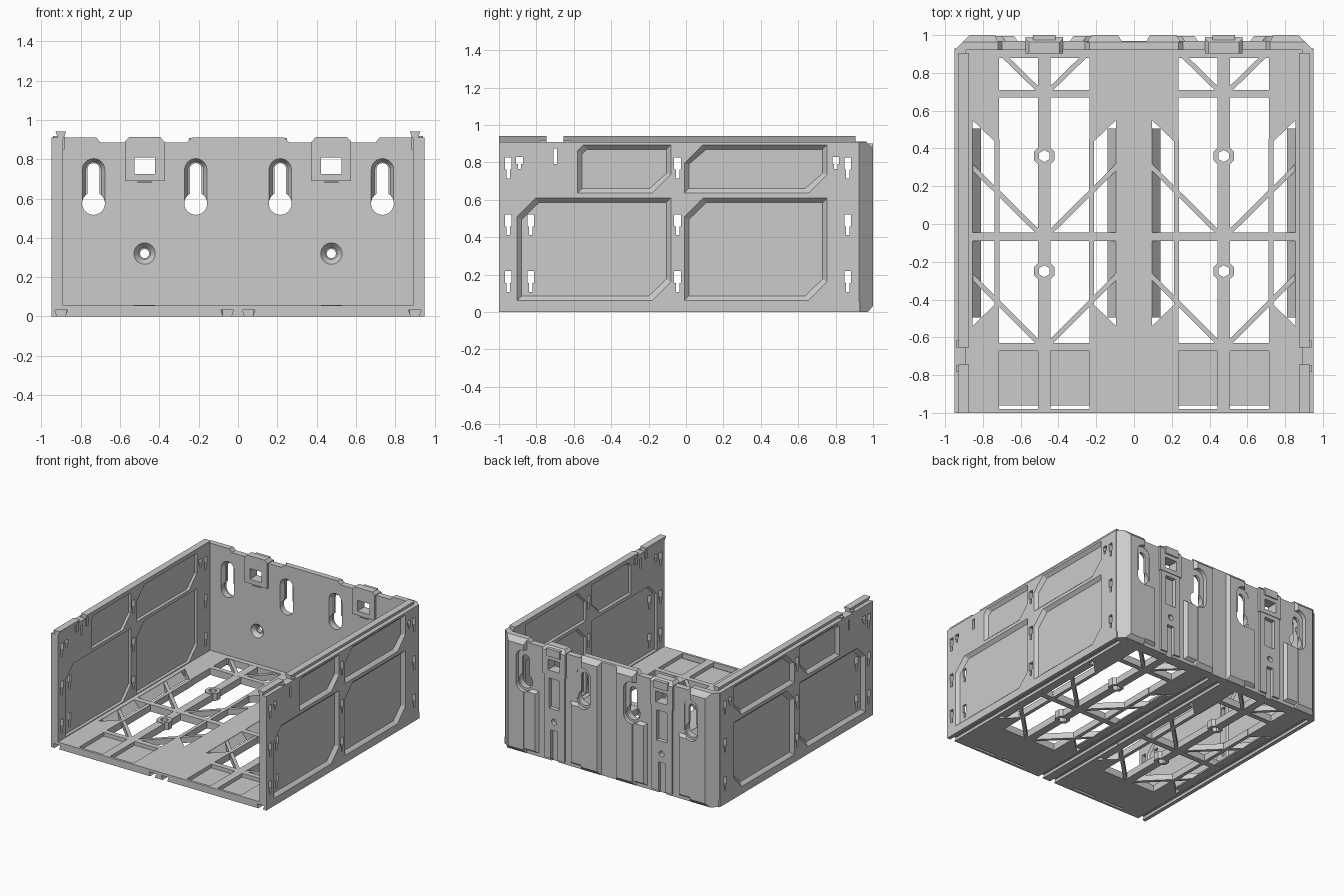
import bpy, bmesh, math

if "Cube" in bpy.data.objects:
    bpy.data.objects.remove(bpy.data.objects["Cube"])

def prism(name, poly, axis, lo, hi, poly2=None):
    """Loft a 2D outline along an axis; poly2 is the outline at the far end."""
    put = {'x': lambda u, v, w: (w, u, v),
           'y': lambda u, v, w: (u, w, v),
           'z': lambda u, v, w: (u, v, w)}[axis]
    bm = bmesh.new()
    a = [bm.verts.new(put(u, v, lo)) for u, v in poly]
    b = [bm.verts.new(put(u, v, hi)) for u, v in (poly2 or poly)]
    bm.faces.new(a)
    bm.faces.new(b)
    for i in range(len(a)):
        j = (i + 1) % len(a)
        bm.faces.new((a[i], a[j], b[j], b[i]))
    bmesh.ops.recalc_face_normals(bm, faces=bm.faces)
    me = bpy.data.meshes.new(name)
    bm.to_mesh(me)
    bm.free()
    ob = bpy.data.objects.new(name, me)
    bpy.context.collection.objects.link(ob)
    return ob

def rect(u0, u1, v0, v1):
    return [(u0, v0), (u1, v0), (u1, v1), (u0, v1)]

def box(name, x0, x1, y0, y1, z0, z1):
    return prism(name, rect(x0, x1, y0, y1), 'z', z0, z1)

def ngon(u, v, r, n, turn=0.0):
    return [(u + r * math.cos(turn + 2 * math.pi * i / n),
             v + r * math.sin(turn + 2 * math.pi * i / n)) for i in range(n)]

def capsule(u, v0, v1, r, n=12):
    arc = [math.pi * i / n for i in range(n + 1)]
    return ([(u + r * math.cos(t), v1 + r * math.sin(t)) for t in arc] +
            [(u - r * math.cos(t), v0 - r * math.sin(t)) for t in arc])

def inset(poly, d):
    us, vs = [p[0] for p in poly], [p[1] for p in poly]
    cu, cv = (min(us) + max(us)) / 2, (min(vs) + max(vs)) / 2
    ku, kv = 1 - 2 * d / (max(us) - min(us)), 1 - 2 * d / (max(vs) - min(vs))
    return [(cu + (u - cu) * ku, cv + (v - cv) * kv) for u, v in poly]

def cut(ob, cutters):
    for c in cutters:
        c.hide_render = True
        m = ob.modifiers.new('cut', 'BOOLEAN')
        m.object, m.operation, m.solver = c, 'DIFFERENCE', 'EXACT'
    dg = bpy.context.evaluated_depsgraph_get()
    me = bpy.data.meshes.new_from_object(ob.evaluated_get(dg))
    ob.modifiers.clear()
    ob.data = me
    for c in cutters:
        bpy.data.objects.remove(c)

def mirror_x(ob):
    ob.modifiers.new('mirror', 'MIRROR').use_mirror_merge = False

T = 0.055          # floor thickness
CX = 0.475         # centre of each floor half

# ---- floor with lattice openings, front pockets and dovetail grooves
floor = box('floor', -0.95, 0.95, -1, 0.93, 0, T)
upper = [(0.38, -0.045), (0.38, 0.55), (0.255, 0.43), (0.24, 0.43), (0.24, 0.67)]
lower = [(0.38, -0.09), (0.38, -0.54), (0.255, -0.42), (0.24, -0.42), (0.24, -0.63)]
cs = []
for s in (-1, 1):
    c = s * CX
    for half in (upper, lower):
        full = [(c + u, v) for u, v in half] + [(c - u, v) for u, v in reversed(half)]
        cs.append(prism('cutter', full, 'z', -0.1, 0.1))
    cs.append(prism('cutter', rect(c - 0.24, c + 0.24, 0.71, 0.88), 'z', -0.1, 0.1))
    for a, b in ((-0.24, -0.033), (0.033, 0.24)):
        cs.append(box('cutter', c + a, c + b, -0.962, -0.672, 0.025, 0.1))
        cs.append(box('cutter', c + a, c + b, -0.98, -0.961, -0.1, 0.1))
    for gx in (0.055, 0.9):
        g = s * gx
        cs.append(prism('cutter', [(g - 0.02, -0.001), (g + 0.02, -0.001),
                                   (g + 0.032, 0.033), (g - 0.032, 0.033)], 'y', -1.1, 0.9))
cut(floor, cs)

# ---- lattice bars, bosses and sloped edges of one floor half, mirrored
spine = box('floor_spine', CX - 0.032, CX + 0.032, -0.65, 0.93, 0, T - 0.001)
pads, holes = [], []
for y in (0.36, -0.25):
    hole = prism('cutter', ngon(CX, y, 0.032, 6, math.pi / 6), 'z', -0.1, 0.1)
    hole2 = prism('cutter', ngon(CX, y, 0.032, 6, math.pi / 6), 'z', -0.1, 0.1)
    boss = prism('floor_boss', ngon(CX, y, 0.058, 8, math.pi / 8), 'z', 0, T + 0.004)
    cut(boss, [hole])
    mirror_x(boss)
    holes.append(hole2)
cut(spine, holes)
mirror_x(spine)
for s in (-1, 1):
    mirror_x(box('floor_long_bar', CX + s * 0.25 - 0.014, CX + s * 0.25 + 0.014, -0.44, 0.45, 0, T - 0.002))
    for (u0, y0, u1, y1) in ((0.39, 0.31, 0.02, -0.055), (0.39, -0.27, 0.02, -0.64), (0.235, 0.91, 0.02, 0.70)):
        d = math.hypot(u1 - u0, y1 - y0)
        nu, ny = -(y1 - y0) / d * 0.013, (u1 - u0) / d * 0.013
        bar = [(u0 + nu, y0 + ny), (u1 + nu, y1 + ny), (u1 - nu, y1 - ny), (u0 - nu, y0 - ny)]
        mirror_x(prism('floor_diagonal', [(CX + s * u, y) for u, y in bar], 'z', 0.004, T - 0.004))
    mirror_x(prism('floor_sloped_edge', [(CX + s * 0.381, T - 0.001), (CX + s * 0.335, 0.001),
                                         (CX + s * 0.381, 0.001)], 'y', -0.495, 0.505))

# ---- side wall: recessed chamfered panels on both faces, hook slots
wall = box('side_wall', 0.89, 0.95, -1, 0.925, T - 0.005, 0.91)
cs = []
for y0, y1, z0, z1, c in ((-0.58, -0.08, 0.635, 0.895, 0.03), (-0.01, 0.755, 0.635, 0.895, 0.10),
                          (-0.905, -0.08, 0.06, 0.61, 0.10), (-0.01, 0.755, 0.06, 0.61, 0.10)):
    p = [(y0, z0), (y1 - 0.1, z0), (y1, z0 + 0.1), (y1, z1), (y0 + c, z1), (y0, z1 - c)]
    cs.append(prism('cutter', p, 'x', 0.951, 0.925, inset(p, 0.025)))
    cs.append(prism('cutter', p, 'x', 0.889, 0.904, inset(p, 0.012)))
slots = [(y, z, 0.11) for y in (-0.95, -0.045, 0.865) for z in (0.715, 0.412, 0.108)]
slots += [(-0.83, 0.412, 0.11), (-0.83, 0.108, 0.11), (-0.89, 0.765, 0.065), (0.80, 0.765, 0.065)]
for y, z, h in slots:
    m = z + h * 0.42
    p = [(y - 0.009, z), (y + 0.009, z), (y + 0.009, m), (y + 0.018, m),
         (y + 0.018, z + h), (y - 0.018, z + h), (y - 0.018, m), (y - 0.009, m)]
    cs.append(prism('cutter', p, 'x', 0.8, 1.0))
cs.append(prism('cutter', rect(-0.708, -0.69, 0.79, 0.875), 'x', 0.8, 1.0))
cut(wall, cs)
mirror_x(wall)

# ---- dovetail rails on top of the side walls and the latch beside their gap
for y0, y1 in ((-1, -0.745), (-0.655, 0.905)):
    mirror_x(prism('top_rail', [(0.888, 0.905), (0.914, 0.905), (0.928, 0.94), (0.874, 0.94)], 'y', y0, y1))
for y in (-0.765, -0.635):
    mirror_x(box('rail_latch', 0.882, 0.94, y - 0.018, y + 0.018, 0.85, 0.918))

# ---- back wall: notched top edge, chamfered corners
top = [(0.95, 0.91), (0.72, 0.91), (0.70, 0.885), (0.26, 0.885), (0.235, 0.91)]
outline = [(-0.95, 0), (0.95, 0)] + top + [(-x, z) for x, z in reversed(top)]
back = prism('back_wall', outline, 'y', 0.92, 0.97)
parts = [back]
for s in (-1, 1):
    # raised pads: outer corner, inner pad, clip column
    corner = [(s * x, y) for x, y in ((0.72, 0.96), (0.9, 0.96), (0.91, 0.96), (0.87, 1), (0.735, 1))]
    inner = [(s * x, y) for x, y in ((0.06, 0.96), (0.25, 0.96), (0.225, 1), (0.085, 1))]
    parts.append(prism('corner_pad', corner, 'z', 0.001, 0.909))
    parts.append(prism('inner_pad', inner, 'z', 0.001, 0.909))
    for a, b in ((0.61, 0.76), (0.2, 0.345)):
        w = rect(min(s * a, s * b), max(s * a, s * b), 0.02, 0.53)
        parts.append(prism('lower_pad', w, 'y', 0.96, 0.995, inset(w, 0.025)))
    parts.append(box('clip_column', s * CX - 0.09, s * CX + 0.09, 0.96, 0.985, 0.02, 0.70))
    c = s * CX
    clip = [(c - 0.1, 0.69), (c + 0.1, 0.69), (c + 0.1, 0.89), (c + 0.08, 0.912), (c - 0.08, 0.912), (c - 0.1, 0.89)]
    parts.append(prism('clip_frame', clip, 'y', 0.903, 0.99))
    box('clip_tongue', c - 0.035, c + 0.035, 0.905, 0.93, 0.678, 0.686)
    box('clip_bar', c - 0.06, c + 0.06, 0.96, 1.0, 0.84, 0.90)

def back_cutters():
    cs = []
    # corner, lower-edge and upper-edge chamfers
    cs.append(prism('cutter', [(1.01, -0.01), (0.965, -0.01), (1.01, 0.045)], 'x', -1, 1))
    cs.append(prism('cutter', [(1.01, 0.86), (0.955, 0.92), (1.01, 0.93)], 'x', -1, 1))
    for s in (-1, 1):
        cs.append(prism('cutter', [(s * 0.95, 0.92), (s * 0.86, 1.01), (s * 0.99, 1.01)], 'z', -0.1, 1))
        for x in (0.735, 0.215):   # keyholes
            k = s * x
            cs.append(prism('cutter', capsule(k, 0.575, 0.746, 0.06), 'y', 0.915, 0.95,
                            capsule(k, 0.575, 0.746, 0.04)))
            cs.append(prism('cutter', capsule(k, 0.575, 0.75, 0.03), 'y', 0.8, 1.1))
            cs.append(prism('cutter', ngon(k, 0.575, 0.058, 24), 'y', 0.8, 1.1))
            cs.append(prism('cutter', capsule(k, 0.565, 0.76, 0.068), 'y', 0.968, 1.1))
        c = s * CX                 # screw hole, clip window and back channels
        cs.append(prism('cutter', ngon(c, 0.32, 0.056, 24), 'y', 0.918, 0.95, ngon(c, 0.32, 0.03, 24)))
        cs.append(prism('cutter', ngon(c, 0.32, 0.023, 24), 'y', 0.8, 1.1))
        cs.append(prism('cutter', rect(c - 0.052, c + 0.052, 0.725, 0.81), 'y', 0.8, 1.1))
        cs.append(prism('cutter', rect(c - 0.045, c + 0.045, 0.42, 0.66), 'y', 0.952, 1.1))
        cs.append(prism('cutter', rect(c - 0.03, c + 0.03, -0.1, 0.25), 'y', 0.957, 1.1))
    return cs

for p in parts:
    cut(p, back_cutters())
